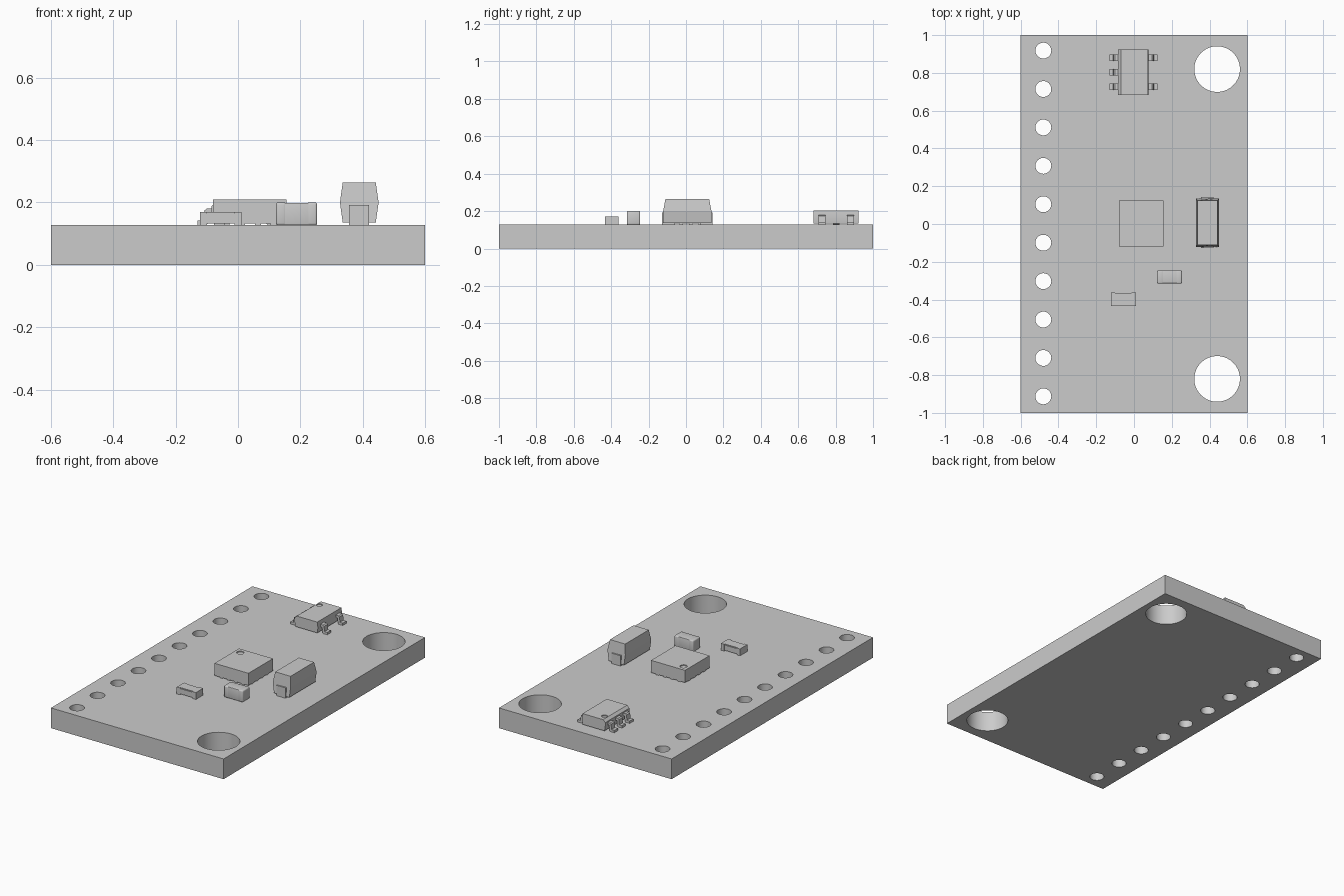
import bpy, bmesh, math

if "Cube" in bpy.data.objects:
    bpy.data.objects.remove(bpy.data.objects["Cube"])

TOP = 0.127  # upper surface of the board

grey = bpy.data.materials.new("light_grey")
grey.diffuse_color = (0.6, 0.6, 0.6, 1)
grey.use_nodes = True
grey.node_tree.nodes["Principled BSDF"].inputs["Base Color"].default_value = grey.diffuse_color


def finish(name, bm):
    bmesh.ops.recalc_face_normals(bm, faces=bm.faces)
    me = bpy.data.meshes.new(name)
    bm.to_mesh(me)
    bm.free()
    me.materials.append(grey)
    ob = bpy.data.objects.new(name, me)
    bpy.context.collection.objects.link(ob)
    return ob


def add_box(bm, x0, x1, y0, y1, z0, z1):
    vs = bmesh.ops.create_cube(bm, size=1)["verts"]
    for v in vs:
        v.co = ((x0 + x1) / 2 + v.co.x * (x1 - x0),
                (y0 + y1) / 2 + v.co.y * (y1 - y0),
                (z0 + z1) / 2 + v.co.z * (z1 - z0))


def box(name, *dims, bevel=0):
    bm = bmesh.new()
    add_box(bm, *dims)
    if bevel:
        bmesh.ops.bevel(bm, geom=bm.edges[:], offset=bevel, segments=3,
                        profile=0.5, affect='EDGES')
    return finish(name, bm)


def add_prism(bm, profile, y0, y1):
    """Extrude an (x, z) outline along y."""
    a = [bm.verts.new((x, y0, z)) for x, z in profile]
    b = [bm.verts.new((x, y1, z)) for x, z in profile]
    bm.faces.new(a)
    bm.faces.new(b[::-1])
    n = len(a)
    for i in range(n):
        j = (i + 1) % n
        bm.faces.new((a[i], a[j], b[j], b[i]))


def drill(ob, holes, z0, z1):
    """Cut round holes (x, y, radius) between two heights."""
    bm = bmesh.new()
    for x, y, r in holes:
        vs = bmesh.ops.create_cone(bm, cap_ends=True, segments=40, radius1=r,
                                   radius2=r, depth=z1 - z0)["verts"]
        bmesh.ops.translate(bm, verts=vs, vec=(x, y, (z0 + z1) / 2))
    cutter = finish(ob.name + "_cutter", bm)
    mod = ob.modifiers.new("holes", 'BOOLEAN')
    mod.object = cutter
    mod.solver = 'EXACT'
    bpy.context.view_layer.objects.active = ob
    bpy.ops.object.modifier_apply(modifier=mod.name)
    bpy.data.objects.remove(cutter)


def smooth(ob):
    bpy.ops.object.select_all(action='DESELECT')
    ob.select_set(True)
    bpy.context.view_layer.objects.active = ob
    bpy.ops.object.shade_smooth_by_angle(angle=math.radians(30))


# Board with a row of pin holes and two mounting holes
board = box("board", -0.6, 0.6, -1, 1, 0, TOP)
holes = [(-0.48, 0.918 - 0.2034 * i, 0.042) for i in range(10)]
holes += [(0.44, 0.82, 0.121), (0.44, -0.82, 0.121)]
drill(board, holes, -0.1, 0.3)
smooth(board)

# Square chip with a round index mark
chip = box("square_chip", -0.08, 0.156, -0.119, 0.124, 0.133, 0.21)
drill(chip, [(-0.042, 0.083, 0.021)], 0.204, 0.3)
smooth(chip)

# Contact pads under the chip
bm = bmesh.new()
for i in range(4):
    t = -0.075 + 0.05 * i
    for s in (-1, 1):
        cx, cy = 0.038 + s * 0.095, 0.0025 + s * 0.098
        add_box(bm, cx - 0.02, cx + 0.02, t - 0.009, t + 0.009, TOP, 0.134)
        add_box(bm, t + 0.03, t + 0.048, cy - 0.02, cy + 0.02, TOP, 0.134)
finish("chip_pads", bm)

# Small regulator body with a chamfered edge and index mark
bm = bmesh.new()
add_prism(bm, [(-0.080, 0.135), (0.073, 0.135), (0.077, 0.168), (0.073, 0.203),
               (-0.070, 0.203), (-0.085, 0.188), (-0.085, 0.168)], 0.683, 0.923)
body = finish("regulator_body", bm)
drill(body, [(-0.05, 0.88, 0.017)], 0.197, 0.3)
smooth(body)

# Bent gull-wing legs, three on the left and two on the right
bm = bmesh.new()
leg = [(0.070, 0.180), (0.098, 0.180), (0.105, 0.174), (0.108, 0.142),
       (0.127, 0.142), (0.127, TOP), (0.100, TOP), (0.094, 0.132),
       (0.091, 0.164), (0.070, 0.164)]
for side, rows in ((-1, (0.88, 0.803, 0.727)), (1, (0.88, 0.727))):
    for y in rows:
        add_prism(bm, [(side * x - 0.003, z) for x, z in leg], y - 0.018, y + 0.018)
finish("regulator_legs", bm)

# Tall capacitor with tapered sides and ends
bm = bmesh.new()
add_prism(bm, [(0.336, 0.136), (0.442, 0.136), (0.451, 0.200), (0.442, 0.264),
               (0.336, 0.264), (0.327, 0.200)], -0.122, 0.136)
for v in bm.verts:
    if v.co.z > 0.25:
        v.co.y += 0.012 if v.co.y < 0 else -0.012
finish("tall_capacitor", bm)

# Metal end plates wrapping under the tall capacitor
bm = bmesh.new()
for y0, y1, foot0, foot1 in ((-0.128, -0.115, -0.128, -0.06),
                             (0.129, 0.142, 0.074, 0.142)):
    add_box(bm, 0.356, 0.42, y0, y1, TOP, 0.192)
    add_box(bm, 0.356, 0.42, foot0, foot1, TOP, 0.137)
finish("tall_capacitor_terminals", bm)

# Small chip capacitor with rounded end caps
box("chip_capacitor_body", 0.14, 0.236, -0.312, -0.249, 0.130, 0.196)
for name, x0, x1 in (("left", 0.122, 0.155), ("right", 0.221, 0.254)):
    smooth(box("chip_capacitor_cap_" + name, x0, x1, -0.316, -0.245, TOP, 0.2,
               bevel=0.007))
smooth(box("chip_capacitor_sleeve", 0.126, 0.25, -0.315, -0.246, 0.128, 0.199,
           bevel=0.004))

# Flat chip resistor with metal ends
box("chip_resistor_body", -0.119, 0.008, -0.432, -0.364, 0.132, 0.165)
for name, x0, x1 in (("left", -0.122, -0.1), ("right", -0.012, 0.011)):
    box("chip_resistor_end_" + name, x0, x1, -0.434, -0.362, TOP, 0.17)
box("chip_resistor_coating", -0.1, -0.012, -0.428, -0.368, 0.16, 0.17)
